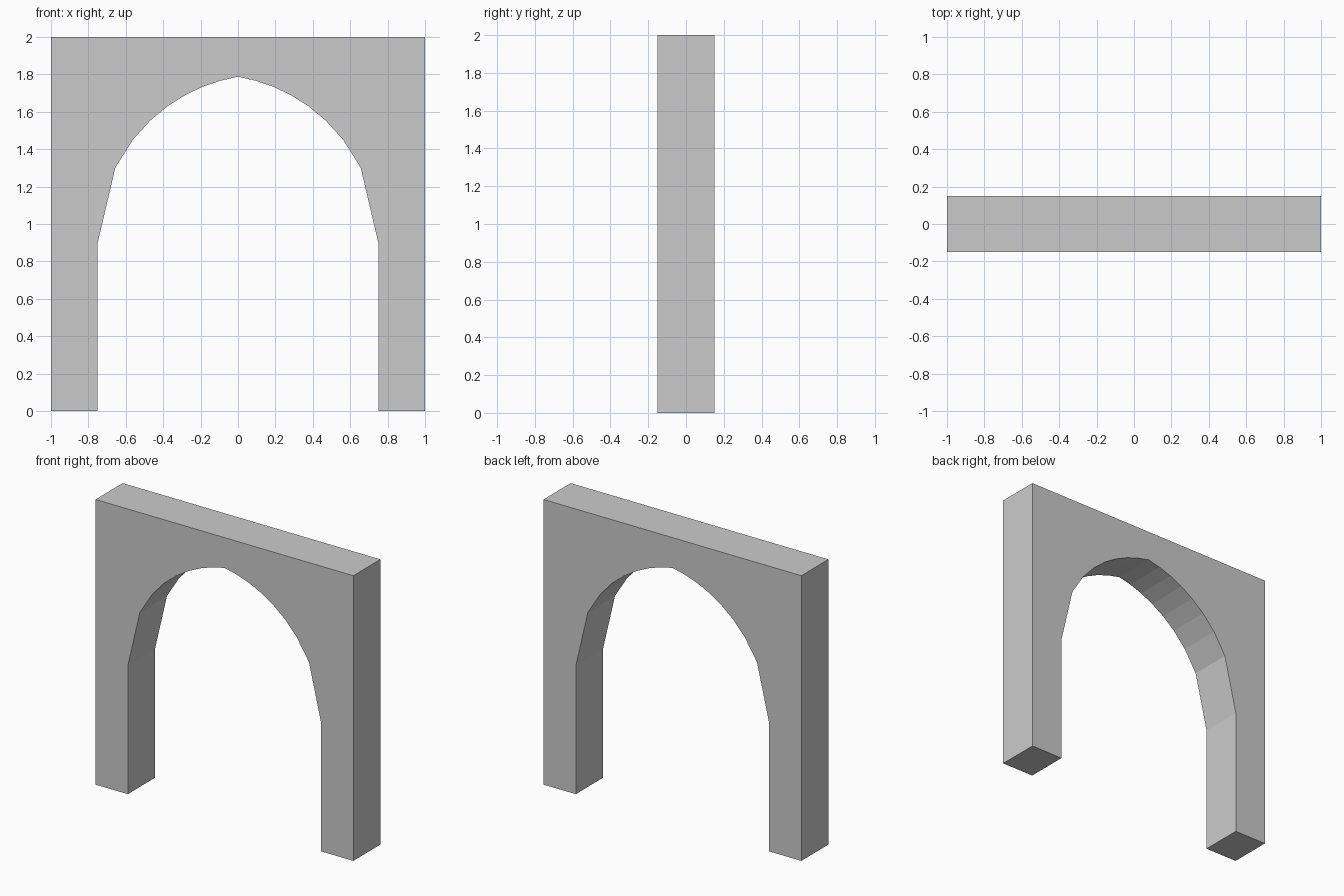
import bpy, bmesh, math

if "Cube" in bpy.data.objects:
    bpy.data.objects.remove(bpy.data.objects["Cube"])

HALF_W, HEIGHT, HALF_D = 1.0, 2.0, 0.15
HALF_OPEN, SPRING = 0.75, 0.90      # opening half-width, height where the arch starts
OFFSET, RADIUS, STEPS = 0.15, 0.90, 8  # each side is an arc centred past the middle line


def arch_z(x):
    return SPRING + math.sqrt(max(0.0, RADIUS ** 2 - (abs(x) + OFFSET) ** 2))


# Pointed arch curve, evenly stepped across the opening from left to right
arch = []
for i in range(-STEPS, STEPS + 1):
    x = HALF_OPEN * i / STEPS
    arch.append((x, arch_z(x)))

# Wall outline: outer rectangle, then up and over the opening
outline = [(HALF_OPEN, 0), (HALF_W, 0), (HALF_W, HEIGHT), (-HALF_W, HEIGHT),
           (-HALF_W, 0), (-HALF_OPEN, 0)] + arch

# Extrude the outline through the wall thickness
bm = bmesh.new()
face = bm.faces.new([bm.verts.new((x, -HALF_D, z)) for x, z in outline])
ext = bmesh.ops.extrude_face_region(bm, geom=[face], use_keep_orig=True)
moved = [g for g in ext["geom"] if isinstance(g, bmesh.types.BMVert)]
bmesh.ops.translate(bm, verts=moved, vec=(0, 2 * HALF_D, 0))
bmesh.ops.recalc_face_normals(bm, faces=bm.faces)

mesh = bpy.data.meshes.new("arched_wall")
bm.to_mesh(mesh)
bm.free()
wall = bpy.data.objects.new("arched_wall", mesh)
bpy.context.collection.objects.link(wall)
